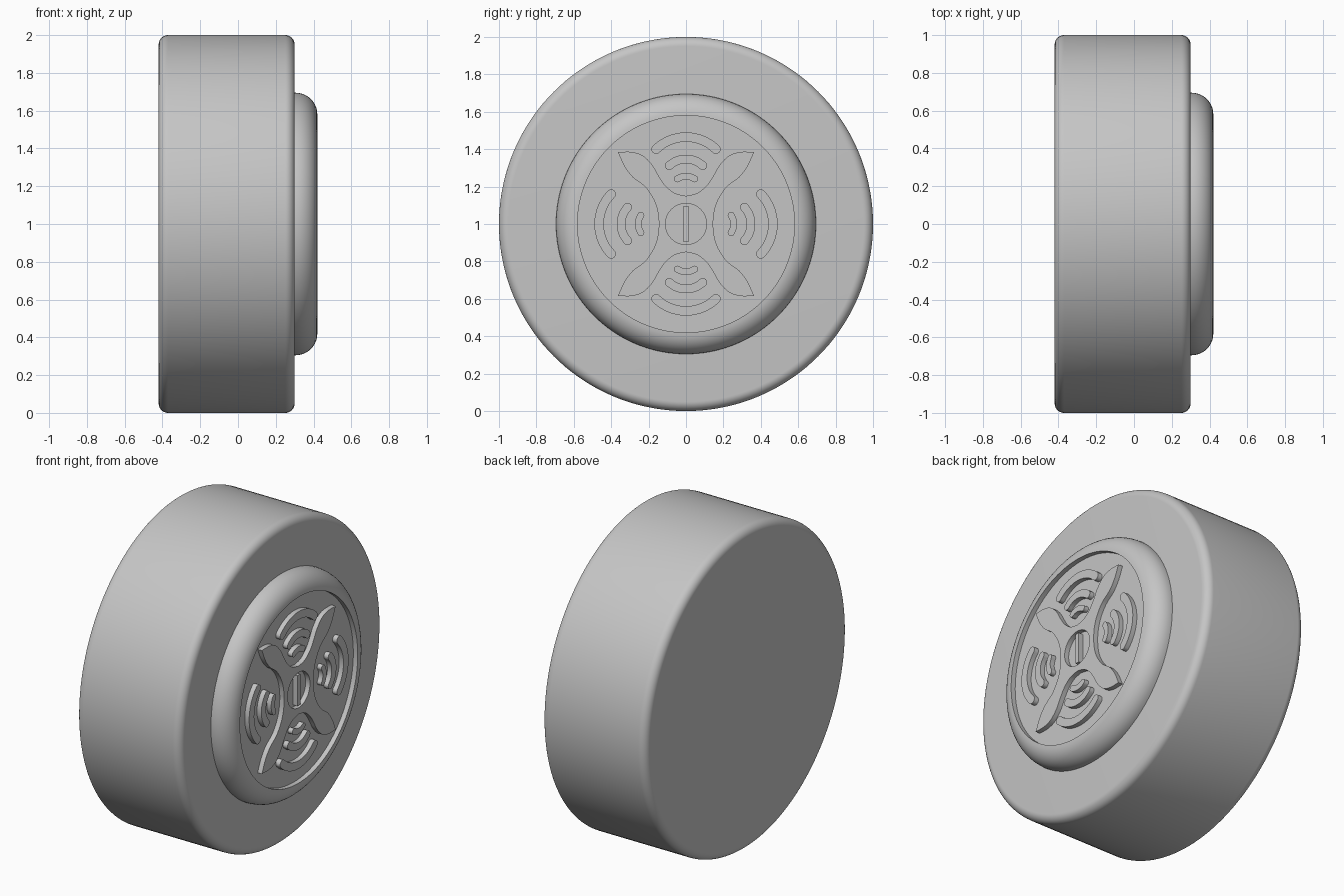
import bpy
import bmesh
from math import sin, cos, pi, atan2, hypot
from mathutils import Matrix, Vector

cube = bpy.data.objects.get("Cube")
if cube:
    bpy.data.objects.remove(cube, do_unlink=True)

grey = bpy.data.materials.new("light_grey")
grey.use_nodes = True
grey.diffuse_color = (0.56, 0.56, 0.56, 1)
grey.node_tree.nodes["Principled BSDF"].inputs["Base Color"].default_value = grey.diffuse_color

FLOOR, TOP = 0.39, 0.42          # recessed hub floor and hub face along x
AXLE = Vector((0, 0, 1))


def finish(name, bm):
    """Clean the mesh, link it and smooth it with sharp edges kept."""
    bmesh.ops.remove_doubles(bm, verts=bm.verts, dist=1e-5)
    bmesh.ops.recalc_face_normals(bm, faces=bm.faces)
    mesh = bpy.data.meshes.new(name)
    bm.to_mesh(mesh)
    bm.free()
    mesh.materials.clear()
    mesh.materials.append(grey)
    ob = bpy.data.objects.new(name, mesh)
    bpy.context.collection.objects.link(ob)
    bpy.ops.object.select_all(action='DESELECT')
    ob.select_set(True)
    bpy.context.view_layer.objects.active = ob
    bpy.ops.object.shade_smooth_by_angle()
    return ob


def fillet(x, r, size, start, steps=10):
    """Quarter round in (x, radius), centred on x, r."""
    return [(x + size * cos(start + pi / 2 * i / steps),
             r + size * sin(start + pi / 2 * i / steps)) for i in range(steps + 1)]


def lathe(name, profile, steps=144):
    """Revolve an (x, radius) profile about the axle."""
    bm = bmesh.new()
    verts = [bm.verts.new((x, 0, 1 + r)) for x, r in profile]
    edges = [bm.edges.new(pair) for pair in zip(verts, verts[1:])]
    bmesh.ops.spin(bm, geom=verts + edges, cent=AXLE, axis=(1, 0, 0),
                   angle=2 * pi, steps=steps, use_duplicate=False)
    return finish(name, bm)


def plate(name, outlines):
    """Raise filled (y, z) outlines from the hub floor; inner ones are holes."""
    curve = bpy.data.curves.new(name + "_outline", 'CURVE')
    curve.dimensions = '2D'
    curve.fill_mode = 'BOTH'
    curve.extrude = (TOP - FLOOR) / 2
    for outline in outlines:
        spline = curve.splines.new('POLY')
        spline.points.add(len(outline) - 1)
        for point, (y, z) in zip(spline.points, outline):
            point.co = (y, z, 0, 1)
        spline.use_cyclic_u = True
    helper = bpy.data.objects.new(name + "_outline", curve)
    bpy.context.collection.objects.link(helper)
    depsgraph = bpy.context.evaluated_depsgraph_get()
    mesh = bpy.data.meshes.new_from_object(helper.evaluated_get(depsgraph))
    bm = bmesh.new()
    bm.from_mesh(mesh)
    bpy.data.objects.remove(helper, do_unlink=True)
    bpy.data.curves.remove(curve)
    bpy.data.meshes.remove(mesh)
    # outline y, z, thickness become world y, z, x
    bm.transform(Matrix(((0, 0, 1, (TOP + FLOOR) / 2), (1, 0, 0, 0),
                         (0, 1, 0, 1), (0, 0, 0, 1))))
    return finish(name, bm)


def smooth_path(points, steps=5):
    """Catmull-Rom curve through the points."""
    pts = [Vector(p) for p in points]
    pts = [2 * pts[0] - pts[1]] + pts + [2 * pts[-1] - pts[-2]]
    path = []
    for a, b, c, d in zip(pts, pts[1:], pts[2:], pts[3:]):
        for i in range(steps):
            t = i / steps
            path.append(0.5 * (2 * b + (c - a) * t + (2 * a - 5 * b + 4 * c - d) * t ** 2
                               + (3 * b - a - 3 * c + d) * t ** 3))
    return path + [pts[-2]]


def round_band(distance, half_width, rise, thickness, steps=16):
    """Bowed band with round ends, bulging along +z at the given distance."""
    radius = (half_width ** 2 + rise ** 2) / (2 * rise)
    centre = distance - radius
    half = atan2(half_width, radius - rise)
    h = thickness / 2
    outline = []
    for side in (1, -1):
        for i in range(steps + 1):
            a = side * half * (2 * i / steps - 1)
            outline.append(((radius + side * h) * sin(a), centre + (radius + side * h) * cos(a)))
        ex, ey = radius * sin(side * half), centre + radius * cos(half)
        for i in range(1, 10):
            a = pi / 2 - side * half - pi * i / 10 + (0 if side > 0 else pi)
            outline.append((ex + h * cos(a), ey + h * sin(a)))
    return outline


# Tyre body
lathe("wheel_body", [(-0.42, 0)] + fillet(-0.37, 0.95, 0.05, pi / 2)[::-1]
      + fillet(0.25, 0.95, 0.05, 0)[::-1] + [(0.30, 0)])

# Rounded hub with a sunken face
lathe("hub", [(0.29, 0), (0.29, 0.695)] + fillet(TOP - 0.115, 0.58, 0.115, 0)[::-1]
      + [(FLOOR, 0.58), (FLOOR, 0)])

# Four-armed spoke plate with a round hole
upper = smooth_path([(0, 0.15), (0.06, 0.165), (0.11, 0.205), (0.145, 0.255),
                     (0.18, 0.315), (0.23, 0.365), (0.29, 0.385), (0.364, 0.385)])
lower = smooth_path([(0.364, 0.385), (0.33, 0.31), (0.285, 0.25), (0.22, 0.2),
                     (0.175, 0.135), (0.152, 0.07), (0.144, 0)])
quarter = [tuple(p) for p in upper + lower[1:]]
spokes = []
for sy, sz in ((1, 1), (1, -1), (-1, -1), (-1, 1)):
    part = [(sy * y, sz * z) for y, z in quarter]
    spokes += (part if sy * sz > 0 else part[::-1])[:-1]
hole = [(0.11 * cos(2 * pi * i / 48), 0.11 * sin(2 * pi * i / 48)) for i in range(48)]
plate("spoke_plate", [spokes, hole])

# Upright bar in the hole
plate("centre_bar", [[(-0.014, -0.095), (0.014, -0.095), (0.014, 0.095), (-0.014, 0.095)]])

# Three bowed ribs between each pair of arms
ribs = (("outer", 0.465, 0.16, 0.065, 0.05),
        ("middle", 0.347, 0.09, 0.035, 0.046),
        ("inner", 0.255, 0.047, 0.014, 0.036))
for turn, side in enumerate(("top", "right", "bottom", "left")):
    c, s = cos(turn * pi / 2), sin(turn * pi / 2)
    for size, *shape in ribs:
        plate(f"{side}_{size}_rib",
              [[(c * y - s * z, s * y + c * z) for y, z in round_band(*shape)]])
